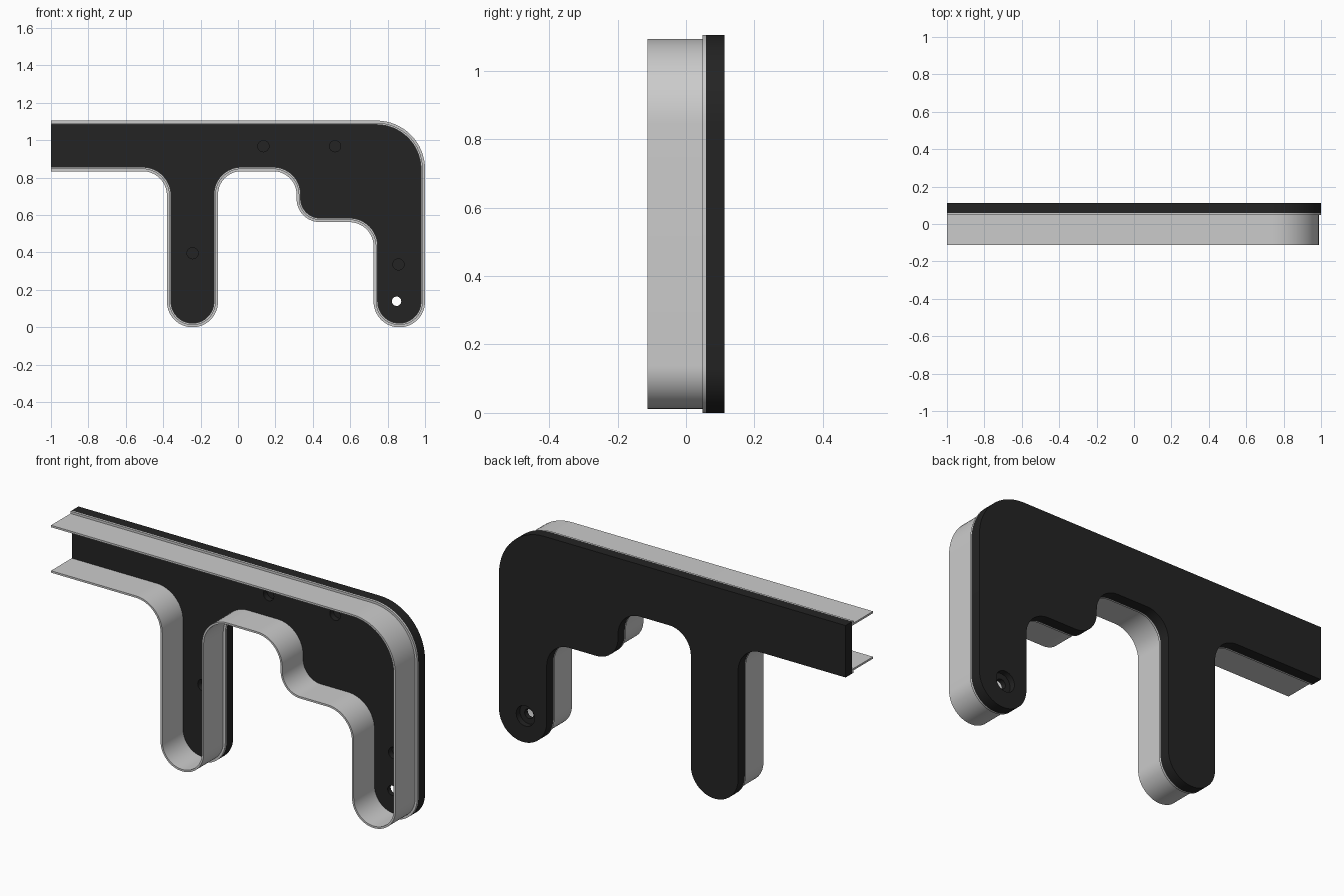
import bpy, bmesh, math
from mathutils import Vector

cube = bpy.data.objects.get("Cube")
if cube:
    bpy.data.objects.remove(cube, do_unlink=True)


def material(name, value, rough):
    mat = bpy.data.materials.new(name)
    mat.use_nodes = True
    colour = (value, value, value, 1)
    mat.diffuse_color = colour
    bsdf = mat.node_tree.nodes["Principled BSDF"]
    bsdf.inputs["Base Color"].default_value = colour
    bsdf.inputs["Roughness"].default_value = rough
    return mat


black = material("matte black", 0.017, 0.6)
grey = material("light grey", 0.6, 0.6)

FRONT, LIP, SEAT, BACK = -0.113, 0.048, 0.058, 0.113

# Outline corners: x, z, fillet radius
CORNERS = [
    (-1, 1.105, 0), (1, 1.105, 0.26),
    (1, 0, 0.137), (0.725, 0, 0.137),
    (0.725, 0.562, 0.13), (0.313, 0.562, 0.125),
    (0.313, 0.834, 0.125), (-0.107, 0.834, 0.125),
    (-0.107, 0, 0.136), (-0.38, 0, 0.136),
    (-0.38, 0.834, 0.13), (-1, 0.834, 0),
]


def rounded_path(corners, steps=16):
    """Open polyline whose right-angled corners are filleted."""
    pts = []
    for i, (x, z, r) in enumerate(corners):
        p = Vector((x, z))
        if r == 0:
            pts.append(p)
            continue
        to_prev = (Vector(corners[i - 1][:2]) - p).normalized()
        to_next = (Vector(corners[i + 1][:2]) - p).normalized()
        centre = p + (to_prev + to_next) * r
        for k in range(steps + 1):
            a = math.pi / 2 * k / steps
            q = centre - to_next * r * math.cos(a) - to_prev * r * math.sin(a)
            if (q - pts[-1]).length > 0.003:
                pts.append(q)
    return pts


def inward_normals(pts):
    normals = []
    for i, p in enumerate(pts):
        d = Vector((0, 0))
        if i > 0:
            d += (p - pts[i - 1]).normalized()
        if i < len(pts) - 1:
            d += (pts[i + 1] - p).normalized()
        d.normalize()
        normals.append(Vector((d.y, -d.x)))
    normals[0], normals[-1] = Vector((0, -1)), Vector((0, 1))
    return normals


def make_object(name, bm, mat):
    bmesh.ops.recalc_face_normals(bm, faces=bm.faces)
    mesh = bpy.data.meshes.new(name)
    bm.to_mesh(mesh)
    bm.free()
    mesh.materials.append(mat)
    obj = bpy.data.objects.new(name, mesh)
    bpy.context.collection.objects.link(obj)
    return obj


def prism(name, pts, y0, y1, mat):
    """Flat outline in x and z, extruded along y."""
    bm = bmesh.new()
    face = bm.faces.new([bm.verts.new((p.x, y0, p.y)) for p in pts])
    new = bmesh.ops.extrude_face_region(bm, geom=[face])["geom"]
    verts = [g for g in new if isinstance(g, bmesh.types.BMVert)]
    bmesh.ops.translate(bm, verts=verts, vec=(0, y1 - y0, 0))
    return make_object(name, bm, mat)


def smooth(obj):
    bpy.ops.object.select_all(action='DESELECT')
    obj.select_set(True)
    bpy.context.view_layer.objects.active = obj
    bpy.ops.object.shade_smooth_by_angle(angle=math.radians(30))


path = rounded_path(CORNERS)

# Back panel
panel = prism("back_panel", path, SEAT, BACK, black)


def drill(name, x, z, r, y0, y1):
    ring = [Vector((x + r * math.cos(a), z + r * math.sin(a)))
            for a in (2 * math.pi * k / 32 for k in range(32))]
    cutter = prism(name, ring, y0, y1, black)
    cutter.hide_render = True
    bpy.context.view_layer.objects.active = panel
    mod = panel.modifiers.new(name, 'BOOLEAN')
    mod.operation, mod.solver, mod.object = 'DIFFERENCE', 'EXACT', cutter
    bpy.ops.object.modifier_apply(modifier=name)
    bpy.data.objects.remove(cutter, do_unlink=True)


# Blind fixing holes in the front, counterbored through hole in the end leg
for x, z in [(0.136, 0.968), (0.519, 0.968), (-0.243, 0.396), (0.858, 0.336)]:
    drill("fixing_hole", x, z, 0.03, SEAT - 0.02, SEAT + 0.03)
drill("through_hole", 0.848, 0.139, 0.025, SEAT - 0.02, BACK + 0.02)
drill("counterbore", 0.848, 0.139, 0.053, BACK - 0.03, BACK + 0.02)
smooth(panel)

# Rim wall with an outward lip: section as inset from the outline and y
SECTION = [(0, SEAT), (0, LIP), (0.012, LIP), (0.012, FRONT),
           (0.022, FRONT), (0.022, SEAT)]
bm = bmesh.new()
rows = []
for p, n in zip(path, inward_normals(path)):
    row = []
    for inset, y in SECTION:
        q = p + n * inset
        row.append(bm.verts.new((q.x, y, q.y)))
    rows.append(row)
count = len(SECTION)
for a, b in zip(rows, rows[1:]):
    for k in range(count):
        j = (k + 1) % count
        bm.faces.new((a[k], a[j], b[j], b[k]))
bm.faces.new(rows[0])
bm.faces.new(rows[-1])
smooth(make_object("rim_wall", bm, grey))
